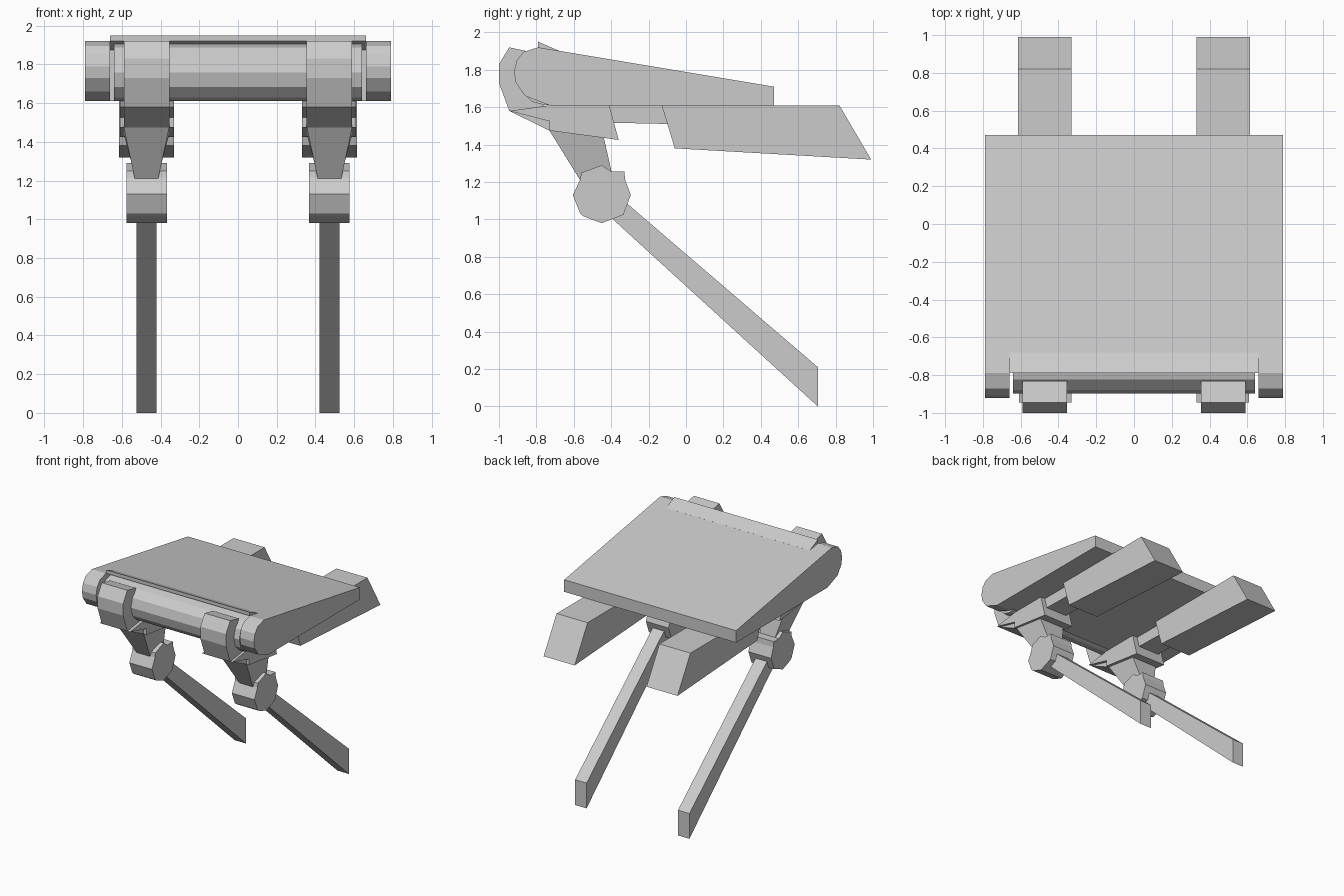
import bpy, bmesh
from math import cos, sin, pi


def prism(name, profile, x0, x1, mirror=False):
    """Extrude a (y, z) profile from x0 to x1, optionally mirrored across x = 0."""
    bm = bmesh.new()
    face = bm.faces.new([bm.verts.new((x0, y, z)) for y, z in profile])
    ext = bmesh.ops.extrude_face_region(bm, geom=[face])
    verts = [g for g in ext["geom"] if isinstance(g, bmesh.types.BMVert)]
    bmesh.ops.translate(bm, verts=verts, vec=(x1 - x0, 0, 0))
    bmesh.ops.recalc_face_normals(bm, faces=bm.faces)
    mesh = bpy.data.meshes.new(name)
    bm.to_mesh(mesh)
    bm.free()
    ob = bpy.data.objects.new(name, mesh)
    bpy.context.collection.objects.link(ob)
    if mirror:
        mod = ob.modifiers.new("Mirror", "MIRROR")
        mod.use_clip = False
        mod.use_mirror_merge = False
    return ob


# Wedge-shaped main plate with a rounded front edge
plate = prism("main_plate", [(0.47, 1.71), (0.47, 1.61), (-0.73, 1.61), (-0.86, 1.66),
                             (-0.91, 1.73), (-0.92, 1.79), (-0.905, 1.85),
                             (-0.87, 1.895), (-0.79, 1.92)], -0.79, 0.79)

# Notch in the plate's front edge that leaves the two end caps
notch = prism("notch_cutter", [(-1.2, 1.4), (-0.70, 1.4), (-0.70, 2.1), (-1.2, 2.1)], -0.66, 0.66)
notch.hide_render = True
notch.hide_viewport = True
cut = plate.modifiers.new("Notch", "BOOLEAN")
cut.operation = "DIFFERENCE"
cut.solver = "EXACT"
cut.object = notch

# Roller in the notch
prism("front_roller", [(-0.75 + 0.148 * cos(2 * pi * i / 12), 1.758 + 0.148 * sin(2 * pi * i / 12))
                       for i in range(12)], -0.64, 0.64)

# Raised lip above the roller
prism("roller_lip", [(-0.68, 1.902), (-0.79, 1.95), (-0.79, 1.92), (-0.69, 1.87)], -0.66, 0.66)

# Hooks gripping the roller
prism("hook", [(-0.83, 1.895), (-0.945, 1.92), (-1.0, 1.83), (-1.0, 1.73), (-0.945, 1.58),
               (-0.73, 1.475), (-0.65, 1.55), (-0.78, 1.62), (-0.87, 1.70),
               (-0.89, 1.79)], 0.355, 0.59, True)

# Brackets below the plate
prism("bracket", [(-0.945, 1.58), (-0.73, 1.525), (-0.73, 1.475), (-0.36, 1.425),
                  (-0.41, 1.61), (-0.73, 1.61)], 0.33, 0.61, True)

# Links from brackets to rear blocks
prism("link", [(-0.42, 1.608), (-0.40, 1.517), (-0.08, 1.51), (-0.08, 1.608)], 0.375, 0.57, True)

# Long rear blocks
prism("rear_block", [(-0.13, 1.61), (0.82, 1.61), (0.99, 1.32), (-0.06, 1.38)], 0.33, 0.615, True)

# Necks that taper towards the joints
neck = prism("neck", [(-0.73, 1.475), (-0.44, 1.44), (-0.39, 1.22), (-0.56, 1.20)],
             0.355, 0.59, True)
for v in neck.data.vertices:
    if v.co.z < 1.3:
        v.co.x = 0.4725 + (v.co.x - 0.4725) * 0.5

# Faceted knee joints
prism("knee_joint", [(-0.56, 1.25), (-0.45, 1.29), (-0.40, 1.255), (-0.33, 1.255),
                     (-0.325, 1.21), (-0.295, 1.13), (-0.335, 1.025), (-0.45, 0.98),
                     (-0.545, 1.015), (-0.565, 1.03), (-0.605, 1.13), (-0.565, 1.215)],
      0.367, 0.575, True)

# Slanted legs
prism("leg", [(-0.42, 1.175), (0.705, 0.21), (0.705, 0.0), (-0.50, 1.10)], 0.42, 0.525, True)
